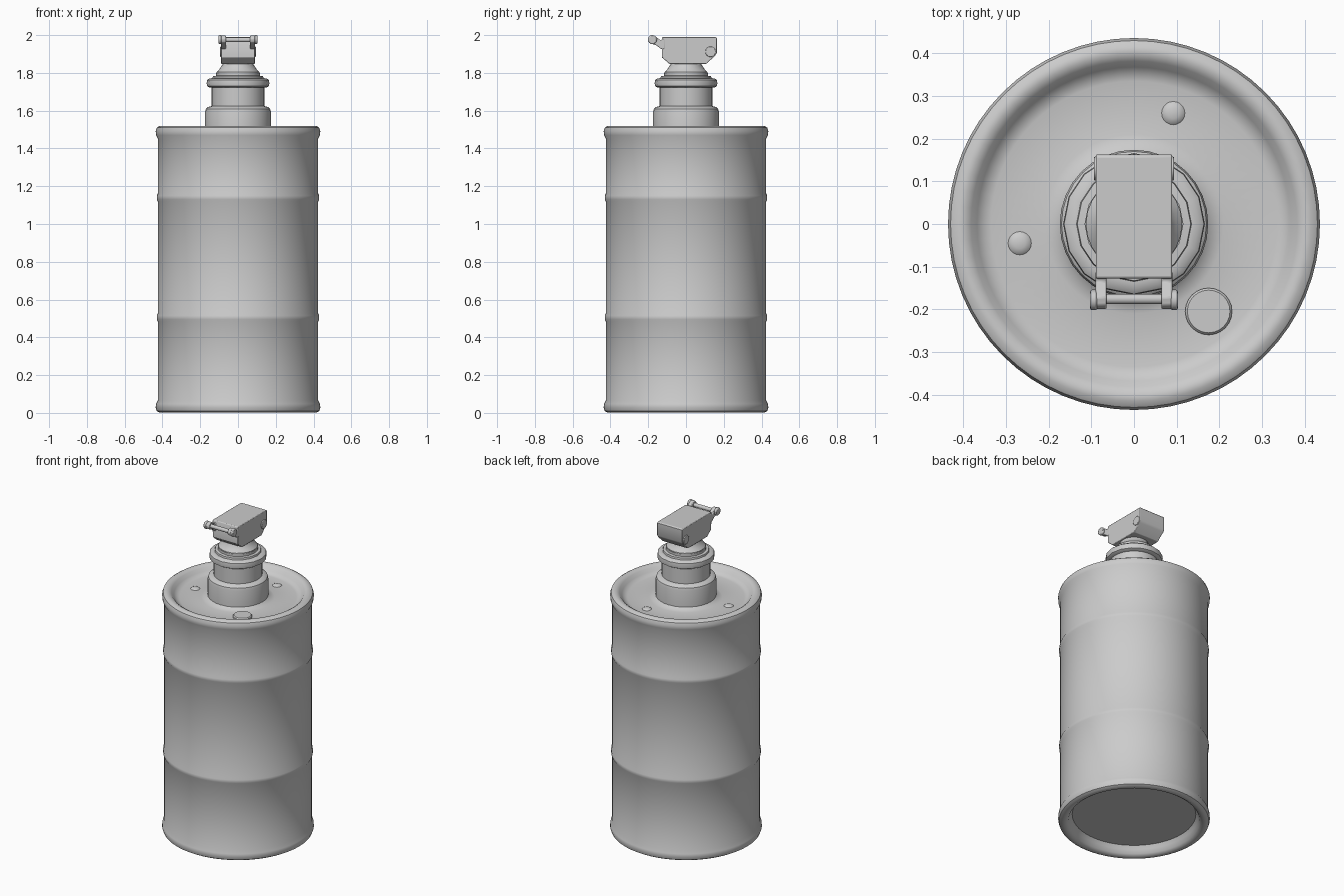
import bpy, bmesh, math


def finish(name, bm, angle=35):
    bmesh.ops.recalc_face_normals(bm, faces=bm.faces)
    mesh = bpy.data.meshes.new(name)
    bm.to_mesh(mesh)
    bm.free()
    ob = bpy.data.objects.new(name, mesh)
    bpy.context.collection.objects.link(ob)
    bpy.ops.object.select_all(action='DESELECT')
    ob.select_set(True)
    bpy.context.view_layer.objects.active = ob
    bpy.ops.object.shade_smooth_by_angle(angle=math.radians(angle))
    return ob


def lathe(name, profile, sides, angle=35, loc=(0, 0, 0)):
    """Revolve (radius, z) points about z; radius 0 closes the end."""
    bm = bmesh.new()
    verts = [bm.verts.new((r, 0, z)) for r, z in profile]
    edges = [bm.edges.new(p) for p in zip(verts, verts[1:])]
    bmesh.ops.spin(bm, geom=verts + edges, cent=(0, 0, 0), axis=(0, 0, 1),
                   angle=2 * math.pi, steps=sides, use_duplicate=False)
    bmesh.ops.remove_doubles(bm, verts=bm.verts, dist=1e-5)
    ob = finish(name, bm, angle)
    ob.location = loc
    return ob


def extrude_x(name, outline, x0, x1, bevel=0.0):
    """Extrude a (y, z) outline from x0 to x1."""
    bm = bmesh.new()
    face = bm.faces.new([bm.verts.new((x0, y, z)) for y, z in outline])
    ext = bmesh.ops.extrude_face_region(bm, geom=[face])
    moved = [g for g in ext['geom'] if isinstance(g, bmesh.types.BMVert)]
    bmesh.ops.translate(bm, verts=moved, vec=(x1 - x0, 0, 0))
    ob = finish(name, bm)
    if bevel:
        mod = ob.modifiers.new("bevel", 'BEVEL')
        mod.width, mod.segments = bevel, 2
        mod.limit_method, mod.angle_limit = 'ANGLE', math.radians(40)
    return ob


def circle(y, z, r, n=16):
    return [(y + r * math.cos(2 * math.pi * i / n),
             z + r * math.sin(2 * math.pi * i / n)) for i in range(n)]


# Can body with rolled rims, two pressed ribs and recessed ends
def rib(z):
    return [(0.424, z - 0.022), (0.430, z - 0.01), (0.430, z + 0.01), (0.424, z + 0.022)]


lower_rim = [(0, 0.055), (0.355, 0.055), (0.367, 0.035), (0.378, 0.012), (0.395, 0.001),
             (0.415, 0.001), (0.430, 0.010), (0.436, 0.028), (0.434, 0.048), (0.424, 0.066)]
upper_rim = [(0.424, 1.450), (0.434, 1.470), (0.436, 1.492), (0.430, 1.510), (0.415, 1.520),
             (0.398, 1.520), (0.382, 1.510), (0.368, 1.492), (0.352, 1.479), (0.335, 1.475),
             (0.21, 1.475), (0.185, 1.482), (0.17, 1.495), (0, 1.495)]
lathe("can_body", lower_rim + rib(0.505) + rib(1.14) + upper_rim, 64)

# Stepped neck rising from the lid
lathe("neck_collar", [(0.174, 1.47), (0.174, 1.595), (0.170, 1.610), (0.158, 1.620),
                      (0.140, 1.624), (0.140, 1.735), (0, 1.735)], 32)
lathe("neck_ring", [(0, 1.722), (0.150, 1.722), (0.164, 1.730), (0.166, 1.745),
                    (0.164, 1.762), (0.152, 1.771), (0.135, 1.772), (0.133, 1.783),
                    (0.116, 1.785), (0.116, 1.800), (0, 1.800)], 16)
lathe("neck_cone", [(0.113, 1.780), (0.113, 1.805), (0.098, 1.820),
                    (0.082, 1.845), (0.078, 1.87), (0, 1.87)], 24)

# Fuse head block
extrude_x("fuse_head", [(-0.125, 1.99), (0.158, 1.99), (0.163, 1.984), (0.163, 1.905),
                        (0.155, 1.892), (0.108, 1.848), (-0.088, 1.848),
                        (-0.128, 1.882), (-0.128, 1.985)], -0.089, 0.089, 0.003)

# Pull pin with ears and end heads, plus hinge bosses, on both sides
extrude_x("pull_pin", circle(-0.176, 1.975, 0.012), -0.1, 0.1)
for side, s in (("left", -1), ("right", 1)):
    ear = [(-0.11, 1.925), (-0.11, 1.985), (-0.135, 1.973), (-0.155, 1.988),
           (-0.172, 1.999), (-0.19, 1.995), (-0.2, 1.98), (-0.196, 1.963),
           (-0.18, 1.953), (-0.155, 1.945), (-0.135, 1.928)]
    extrude_x(side + "_pin_ear", ear, s * 0.064, s * 0.090, 0.004)
    extrude_x(side + "_pin_head", circle(-0.178, 1.976, 0.024), s * 0.086, s * 0.103, 0.005)
    extrude_x(side + "_hinge_boss", circle(0.13, 1.912, 0.028), s * 0.08, s * 0.094, 0.003)

# Lid plug and two small dimples
lathe("lid_plug", [(0.055, 1.47), (0.055, 1.483), (0.050, 1.489), (0, 1.489)], 24,
      loc=(0.175, -0.205, 0))
for name, x, y in (("lid_stud_back", 0.092, 0.26), ("lid_stud_left", -0.268, -0.045)):
    lathe(name, [(0.029, 1.473), (0.024, 1.479), (0.013, 1.483), (0, 1.484)], 20, 60,
          loc=(x, y, 0))
